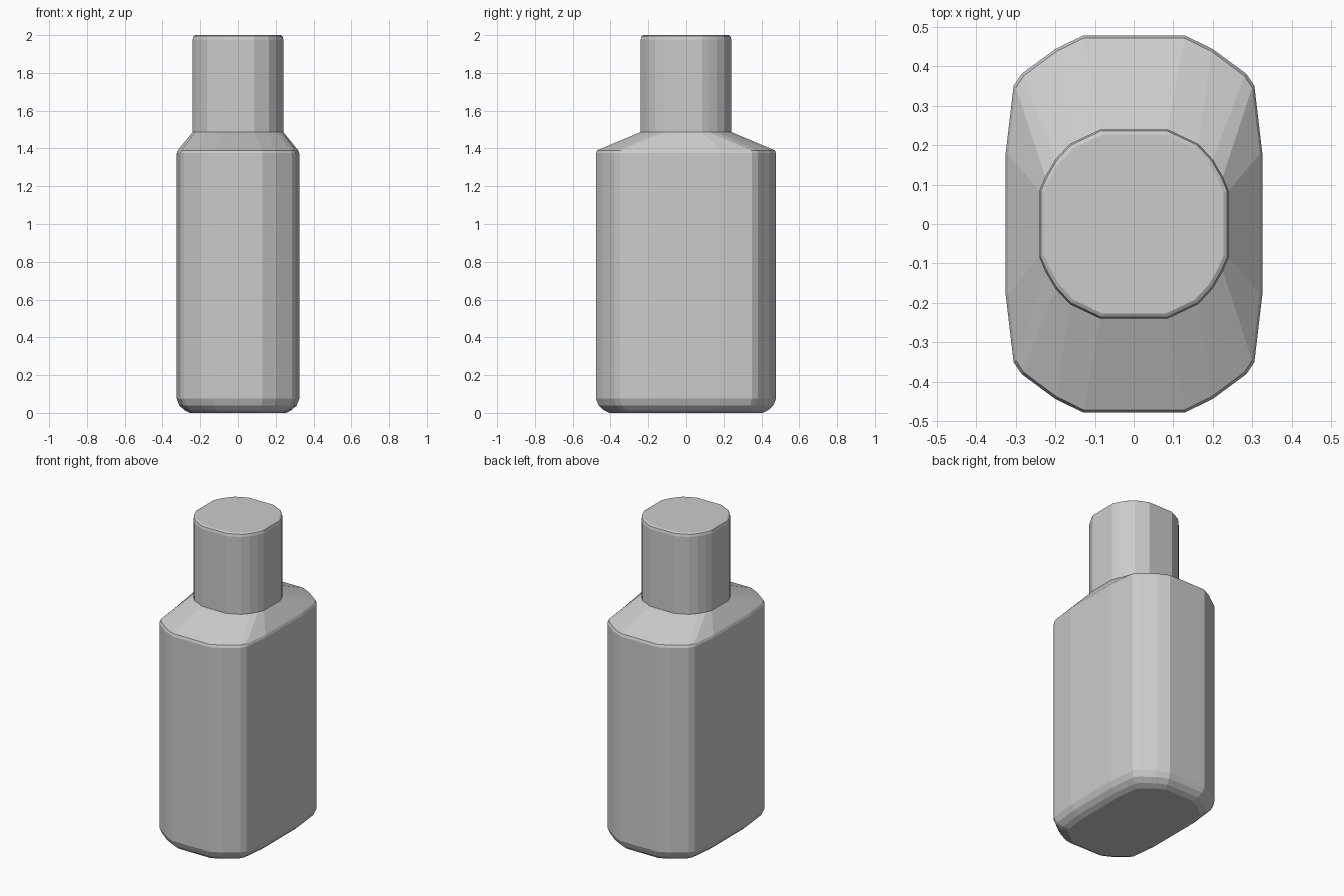
import bpy
import bmesh

cube = bpy.data.objects.get("Cube")
if cube:
    bpy.data.objects.remove(cube, do_unlink=True)

grey = bpy.data.materials.new("plain_grey")
grey.use_nodes = True
colour = (0.6, 0.6, 0.6, 1)
grey.diffuse_color = colour
grey.node_tree.nodes["Principled BSDF"].inputs["Base Color"].default_value = colour

# One quarter of each outline, from the side round to the back
BODY = [(0.325, 0.18), (0.305, 0.35), (0.285, 0.38), (0.2, 0.443), (0.13, 0.477)]
NECK = [(0.24, 0.085), (0.225, 0.12), (0.2, 0.163), (0.163, 0.203), (0.085, 0.24)]


def full_outline(quarter):
    """Mirror a quarter outline into a closed loop."""
    half = quarter + [(-x, y) for x, y in reversed(quarter)]
    return half + [(-x, -y) for x, y in half]


def ring(quarter, z, inset=0.0):
    """Return an outline at height z, drawn in by inset on both axes."""
    sx = 1 - inset / quarter[0][0]
    sy = 1 - inset / quarter[-1][1]
    return [(x * sx, y * sy, z) for x, y in full_outline(quarter)]


def loft(name, rings, close_top):
    """Bridge stacked rings with faces and close the ends."""
    bm = bmesh.new()
    loops = [[bm.verts.new(p) for p in r] for r in rings]
    for low, high in zip(loops, loops[1:]):
        count = len(low)
        for i in range(count):
            j = (i + 1) % count
            bm.faces.new((low[i], low[j], high[j], high[i]))
    bm.faces.new(list(reversed(loops[0])))
    if close_top:
        bm.faces.new(loops[-1])
    bmesh.ops.recalc_face_normals(bm, faces=bm.faces)
    mesh = bpy.data.meshes.new(name)
    bm.to_mesh(mesh)
    bm.free()
    mesh.materials.append(grey)
    obj = bpy.data.objects.new(name, mesh)
    bpy.context.collection.objects.link(obj)
    return obj


# Bottle body with a rounded base and sloping shoulders
loft("bottle_body", [
    ring(BODY, 0, 0.07),
    ring(BODY, 0.015, 0.04),
    ring(BODY, 0.04, 0.014),
    ring(BODY, 0.075),
    ring(BODY, 1.375),
    ring(BODY, 1.39, 0.006),
    ring(NECK, 1.487),
], close_top=False)

# Tall cap with a small bevel round its top
loft("bottle_cap", [
    ring(NECK, 1.487),
    ring(NECK, 1.978),
    ring(NECK, 1.994, 0.004),
    ring(NECK, 2.0, 0.013),
], close_top=True)
